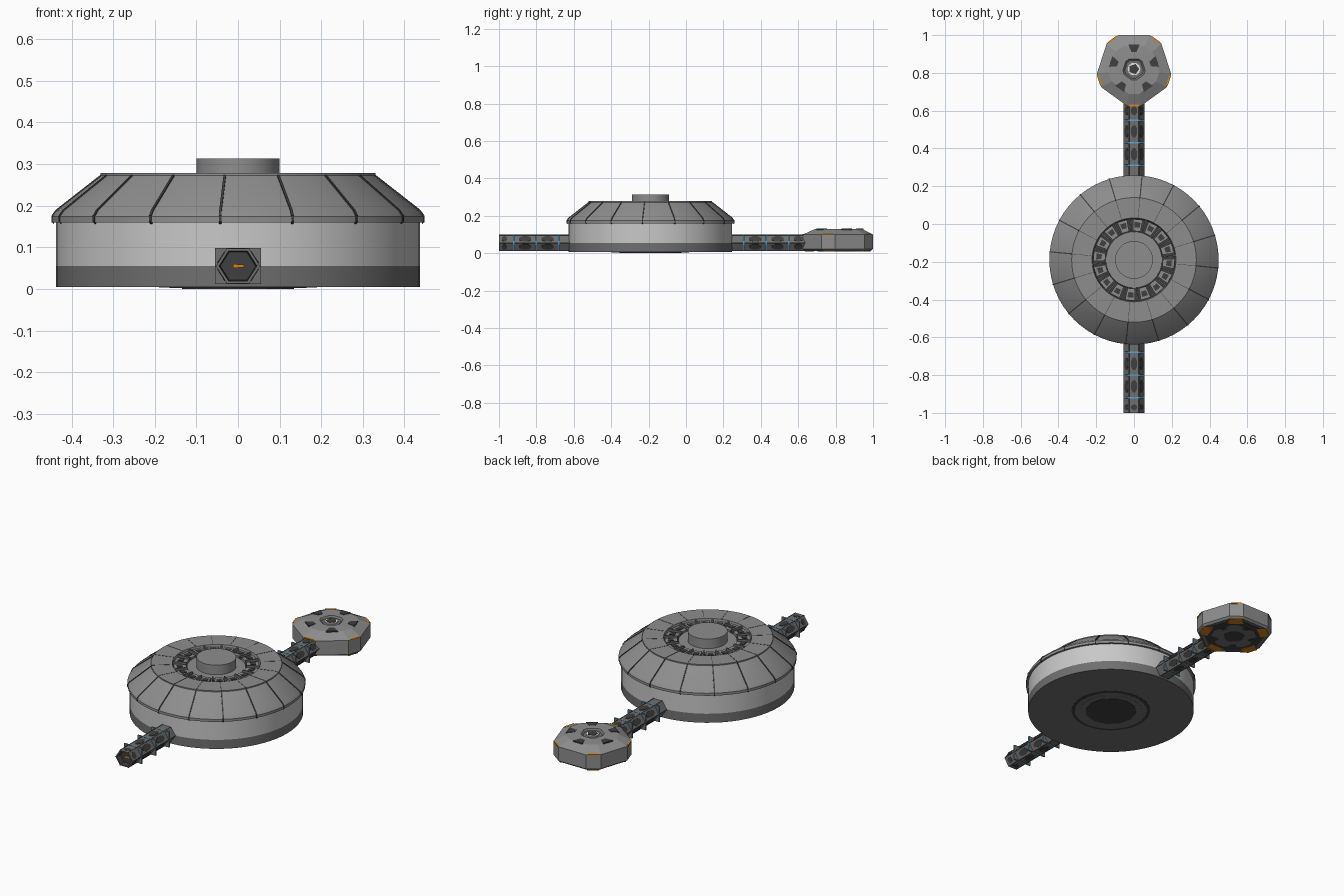
import bpy, bmesh
from math import sin, cos, radians, pi
from mathutils import Vector

cube = bpy.data.objects.get("Cube")
if cube:
    bpy.data.objects.remove(cube, do_unlink=True)


def material(name, r, g, b):
    m = bpy.data.materials.new(name)
    m.use_nodes = True
    m.diffuse_color = (r, g, b, 1)
    m.node_tree.nodes["Principled BSDF"].inputs["Base Color"].default_value = (r, g, b, 1)
    return m


WALL = material("light wall", 0.58, 0.58, 0.58)
ROOF = material("mid grey", 0.27, 0.27, 0.27)
BASE = material("base grey", 0.16, 0.16, 0.16)
DARK = material("dark panel", 0.05, 0.05, 0.05)
BLUE = material("blue trim", 0.1, 0.4, 0.65)
ORANGE = material("orange marking", 0.65, 0.24, 0.01)
WHITE = material("white light", 0.8, 0.8, 0.8)

HUB = Vector((0, -0.19, 0))
POD = Vector((0, 0.82, 0))


def new_object(name, bm, mats, smooth=False):
    bmesh.ops.recalc_face_normals(bm, faces=bm.faces)
    mesh = bpy.data.meshes.new(name)
    bm.to_mesh(mesh)
    bm.free()
    for m in mats:
        mesh.materials.append(m)
    if smooth:
        mesh.shade_smooth()
        mesh.set_sharp_from_angle(angle=radians(28))
    ob = bpy.data.objects.new(name, mesh)
    bpy.context.collection.objects.link(ob)
    return ob


def add_loft(bm, loops, bands=None, caps=(0, 0)):
    """Skin a row of loops and close both ends."""
    rows = [[bm.verts.new(p) for p in loop] for loop in loops]
    n = len(rows[0])
    for k, (a, b) in enumerate(zip(rows, rows[1:])):
        for i in range(n):
            f = bm.faces.new((a[i], a[(i + 1) % n], b[(i + 1) % n], b[i]))
            f.material_index = bands[k] if bands else 0
    bm.faces.new(rows[0]).material_index = caps[0]
    bm.faces.new(rows[-1]).material_index = caps[1]


def loft(name, loops, mats, bands=None, caps=(0, 0), smooth=False):
    bm = bmesh.new()
    add_loft(bm, loops, bands, caps)
    return new_object(name, bm, mats, smooth)


def circle(c, r, z, n=64):
    return [c + Vector((r * cos(2 * pi * i / n), r * sin(2 * pi * i / n), z)) for i in range(n)]


def lathe(name, c, profile, mats, bands=None, caps=(0, 0), n=64):
    return loft(name, [circle(c, r, z, n) for r, z in profile], mats, bands, caps, True)


def polar(c, angle, r, side, z):
    """Point at radius r along an angle, shifted sideways."""
    a = radians(angle)
    return c + Vector((r * cos(a) - side * sin(a), r * sin(a) + side * cos(a), z))


def add_wedge(bm, c, angle, r0, r1, w0, w1, z0, z1):
    """Tapered block pointing outward from a centre."""
    add_loft(bm, [[polar(c, angle, r, s, z) for r, s in
                   ((r0, -w0), (r1, -w1), (r1, w1), (r0, w0))] for z in (z0, z1)])


# Hub drum with a darker lower band
lathe("hub_wall", HUB, [(0.437, 0.005), (0.437, 0.055), (0.437, 0.165)],
      [BASE, WALL], [0, 1], (0, 1))

# Roof with sloping skirt, sunken ring and central turret
slope = [(0.448, 0.16), (0.448, 0.174), (0.438, 0.188), (0.33, 0.272)]
lathe("roof", HUB, [(0.43, 0.16)] + slope + [(0.33, 0.278), (0.222, 0.278), (0.217, 0.252),
      (0.15, 0.252), (0.148, 0.26), (0.1, 0.26), (0.1, 0.313)], [ROOF])

# Raised dark seams between the roof panels
bm = bmesh.new()
for i in range(16):
    angle = -95.5 + 22.5 * i
    loops = [[polar(HUB, angle, r + d, s, z + d) for d, s in
              ((-0.004, -0.003), (0.002, -0.003), (0.002, 0.003), (-0.004, 0.003))]
             for r, z in slope]
    add_loft(bm, loops)
    add_wedge(bm, HUB, angle, 0.225, 0.329, 0.001, 0.0012, 0.276, 0.279)
new_object("roof_seams", bm, [DARK])

# Machinery blocks in the sunken ring
blocks, vents, ribs = bmesh.new(), bmesh.new(), bmesh.new()
for i in range(16):
    angle = -95.5 + 22.5 * i
    add_wedge(blocks, HUB, angle, 0.152, 0.215, 0.019, 0.027, 0.25, 0.268)
    add_wedge(vents, HUB, angle, 0.172, 0.2, 0.013, 0.016, 0.266, 0.271)
    add_wedge(ribs, HUB, angle + 11.25, 0.152, 0.22, 0.003, 0.004, 0.25, 0.275)
new_object("ring_blocks", blocks, [ROOF])
new_object("ring_vents", vents, [DARK])
new_object("ring_ribs", ribs, [BASE])
lathe("ring_floor", HUB, [(0.218, 0.25), (0.218, 0.254)], [DARK])

# Concentric plates under the hub
for name, r, z, mat in (("belly_outer_ring", 0.207, 0.004, DARK),
                        ("belly_mid_ring", 0.19, 0.003, BASE),
                        ("belly_inner_ring", 0.165, 0.002, BASE),
                        ("belly_hatch", 0.135, 0, DARK)):
    lathe(name, HUB, [(r, z), (r, 0.008)], [mat], n=12 if "hatch" in name else 64)


# Six-sided corridors
def hexagon(y, s=1.0):
    return [Vector((0.053 * s * cos(pi * i / 3), y, 0.055 + 0.048 * s * sin(pi * i / 3)))
            for i in range(6)]


def square(y):
    return [Vector((x, y, 0.055 + z)) for x, z in
            ((-0.055, -0.043), (0.055, -0.043), (0.055, 0.043), (-0.055, 0.043))]


def corridor(side, y_in, y_out, frames, windows):
    d = 1 if y_out > y_in else -1
    loft(side + "_corridor", [hexagon(y_in), hexagon(y_out), hexagon(y_out, 0.86),
         hexagon(y_out - 0.03 * d, 0.8)], [BASE, DARK], [0, 0, 1], (0, 1))
    # Square frames with blue rims
    bm = bmesh.new()
    for y in frames:
        add_loft(bm, [square(y - 0.004), square(y + 0.004)], [0], (1, 1))
    new_object(side + "_corridor_frames", bm, [BLUE, BASE])
    # Window plates on every face
    bm = bmesh.new()
    for y, half in windows:
        ring = hexagon(y)
        for a, b in zip(ring, ring[1:] + ring[:1]):
            u = (b - a).normalized()
            v = Vector((0, 1, 0))
            out = v.cross(u)
            mid = (a + b) / 2
            if out.dot(mid - Vector((0, y, 0.055))) < 0:
                out = -out
            outline = [(0.018 * cos(pi * (k + 0.5) / 4), half * sin(pi * (k + 0.5) / 4))
                       for k in range(8)]
            add_loft(bm, [[mid + u * p + v * q + out * h for p, q in outline]
                          for h in (-0.002, 0.002)])
    new_object(side + "_corridor_windows", bm, [DARK])
    # Thin edge rails along the outer edges
    bm = bmesh.new()
    for p, q in zip(hexagon(y_in), hexagon(y_out)):
        add_loft(bm, [[c + Vector((x, 0, z)) for x, z in
                       ((-0.002, 0), (0, -0.002), (0.002, 0), (0, 0.002))] for c in (p, q)])
    new_object(side + "_corridor_rails", bm, [DARK])


corridor("front", -0.6, -1.0, (-0.68, -0.80, -0.92),
         [(-0.74, 0.035), (-0.86, 0.035), (-0.97, 0.015)])
corridor("back", 0.2, 0.66, (0.31, 0.43, 0.55),
         [(0.37, 0.035), (0.49, 0.035), (0.6, 0.025)])
loft("corridor_lamp", [[Vector((x, y, 0.055 + z)) for x, z in
     ((-0.012, -0.005), (0.015, -0.003), (0.015, 0.003), (-0.012, 0.005))]
     for y in (-0.975, -0.968)], [ORANGE])


# Pod: a pentagon with trimmed corners
def trimmed(r, z):
    return [polar(POD, 90 + 72 * k + s * 25, r, 0, z) for k in range(5) for s in (-1, 1)]


loft("pod_body", [trimmed(0.185, 0.012), trimmed(0.198, 0.022), trimmed(0.198, 0.1),
     trimmed(0.135, 0.128), trimmed(0.06, 0.13), trimmed(0.05, 0.122)],
     [ROOF, BASE], [0, 0, 0, 0, 1], (1, 1))
loft("pod_belly", [trimmed(0.165, 0.0105), trimmed(0.165, 0.014)], [DARK])
loft("pod_belly_panel", [trimmed(0.12, 0.0095), trimmed(0.12, 0.012)], [BASE])
loft("pod_belly_hatch", [trimmed(0.055, 0.008), trimmed(0.055, 0.011)], [DARK])

# Pod windows above, orange pads at the corners below
windows, pads, marks, vents = (bmesh.new() for _ in range(4))
for k in range(5):
    side, corner = 90 + 72 * k, 54 + 72 * k
    add_wedge(windows, POD, side, 0.09, 0.13, 0.013, 0.03, 0.124, 0.131)
    add_wedge(pads, POD, corner, 0.135, 0.184, 0.045, 0.03, 0.0085, 0.014)
    add_wedge(marks, POD, corner, 0.185, 0.197, 0.022, 0.03, 0.096, 0.103)
    add_wedge(vents, POD, side, 0.085, 0.11, 0.012, 0.02, 0.0085, 0.012)
new_object("pod_windows", windows, [DARK])
new_object("pod_corner_pads", pads, [ORANGE])
new_object("pod_corner_marks", marks, [ORANGE])
new_object("pod_belly_vents", vents, [DARK])

# Skylight in the middle of the pod
lathe("pod_skylight_rim", POD, [(0.034, 0.12), (0.034, 0.128)], [WHITE], n=10)
lathe("pod_skylight", POD, [(0.028, 0.12), (0.028, 0.13)], [DARK], n=5)
